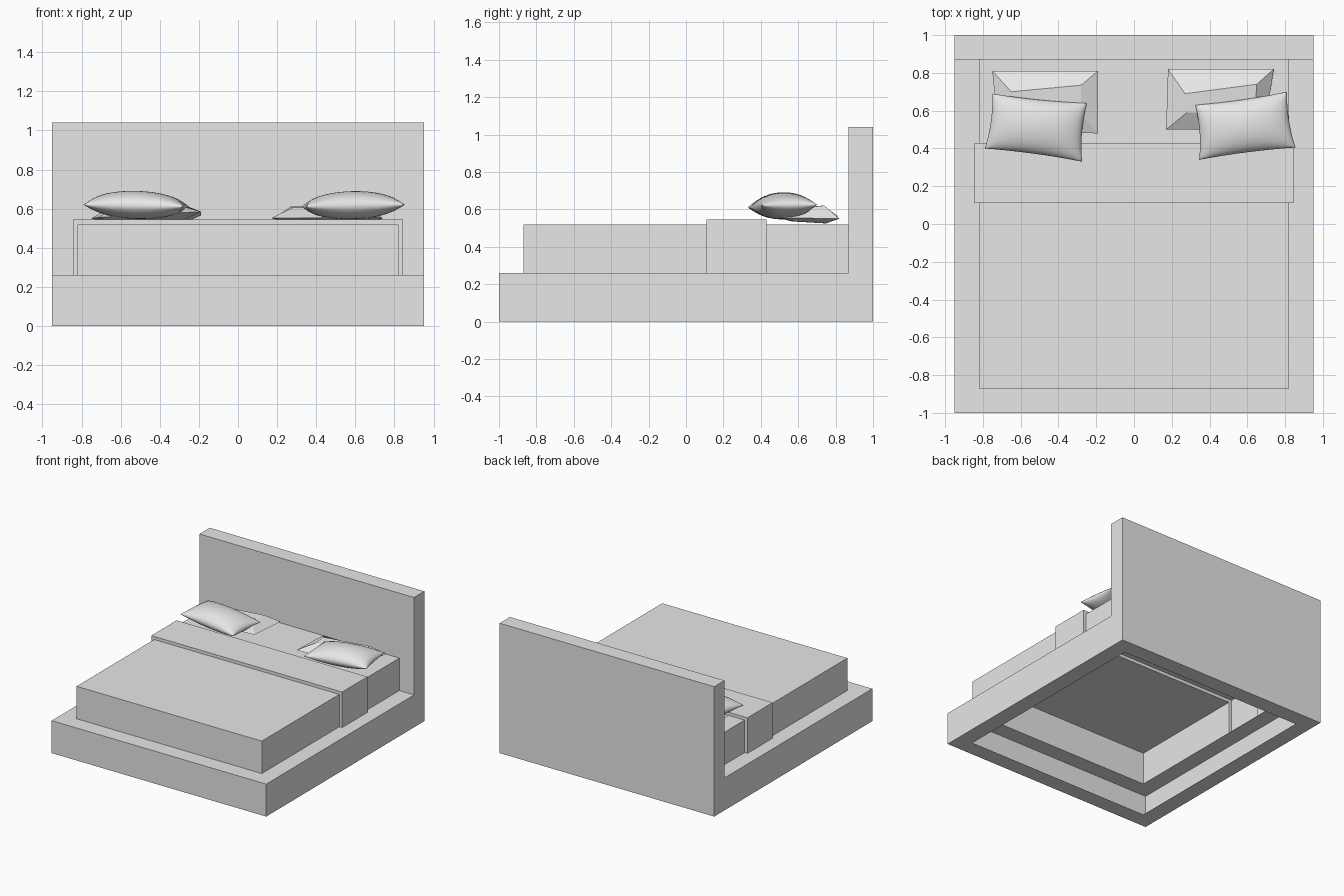
import bpy
import bmesh
from mathutils import Vector

if "Cube" in bpy.data.objects:
    bpy.data.objects.remove(bpy.data.objects["Cube"], do_unlink=True)

grey = bpy.data.materials.new("light_grey")
grey.use_nodes = True
grey.diffuse_color = (0.8, 0.8, 0.8, 1)
grey.node_tree.nodes["Principled BSDF"].inputs["Base Color"].default_value = (0.8, 0.8, 0.8, 1)

BASE, TOP, BORDER = 0.26, 0.52, 0.13      # deck height, mattress top, rim width
HALF_W, MAT_W, THROW_W = 0.95, 0.82, 0.845
HEAD_Y, THROW_Y0, THROW_Y1 = 0.87, 0.11, 0.43


def finish(name, bm):
    mesh = bpy.data.meshes.new(name)
    bm.to_mesh(mesh)
    bm.free()
    mesh.materials.append(grey)
    obj = bpy.data.objects.new(name, mesh)
    bpy.context.collection.objects.link(obj)
    return obj


def prism(profile, axis, a, b):
    """Closed prism: a 2D profile swept from a to b along x or y."""
    bm = bmesh.new()
    place = (lambda p, t: (t, p[0], p[1])) if axis == "x" else (lambda p, t: (p[0], t, p[1]))
    ends = [[bm.verts.new(place(p, t)) for p in profile] for t in (a, b)]
    n = len(profile)
    for ring in ends:
        bm.faces.new(ring)
    for i in range(n):
        j = (i + 1) % n
        bm.faces.new((ends[0][i], ends[0][j], ends[1][j], ends[1][i]))
    bmesh.ops.recalc_face_normals(bm, faces=bm.faces)
    return bm


def drop(bm, rule):
    """Delete the faces whose normal and centre match a rule."""
    doomed = [f for f in bm.faces if rule(f.normal, f.calc_center_median())]
    bmesh.ops.delete(bm, geom=doomed, context="FACES")


# Bed frame: L-shaped side profile, hollow, with openings in deck and underside
bm = prism([(-1, 0), (1, 0), (1, 1.04), (HEAD_Y, 1.04), (HEAD_Y, BASE), (-1, BASE)],
           "x", -HALF_W, HALF_W)
under = [f for f in bm.faces if f.normal.z < -0.9][0]
deck = [f for f in bm.faces if f.normal.z > 0.9 and f.calc_center_median().z < 0.5][0]
for face in (under, deck):
    bmesh.ops.inset_region(bm, faces=[face], thickness=BORDER, use_even_offset=True)
deck_inner = list(deck.verts)
back_strip = [f for f in bm.faces if abs(f.normal.z) > 0.9 and f is not deck
              and BASE - 0.01 < f.calc_center_median().z < BASE + 0.01
              and f.calc_center_median().y > 0.7]
for v in deck_inner:
    if v.co.y > 0.5:
        v.co.y = HEAD_Y
bmesh.ops.delete(bm, geom=[under, deck] + back_strip, context="FACES")
finish("bed_frame", bm)


# Mattress: two open shells on either side of the folded throw
def mattress(name, y0, y1, open_side):
    box = [(-MAT_W, BASE), (MAT_W, BASE), (MAT_W, TOP), (-MAT_W, TOP)]
    bm = prism(box, "y", y0, y1)
    drop(bm, lambda n, c: n.z < -0.9 or n.y * open_side > 0.9)
    finish(name, bm)


mattress("mattress_foot", -HEAD_Y, THROW_Y0, 1)
mattress("mattress_head", THROW_Y1, HEAD_Y, -1)

# Folded throw: thin raised band wrapping over the mattress
rise = 0.545
bm = prism([(-THROW_W, BASE), (-THROW_W, rise), (THROW_W, rise), (THROW_W, BASE),
            (MAT_W, BASE), (MAT_W, TOP), (-MAT_W, TOP), (-MAT_W, BASE)],
           "y", THROW_Y0, THROW_Y1)
drop(bm, lambda n, c: n.z < -0.9 or (abs(n.x) > 0.9 and abs(c.x) < MAT_W + 0.01))
finish("folded_throw", bm)


# Flat pillows: faceted, with a wide rim and smaller top and bottom panels
def flat_pillow(name, rim, upper, lower):
    bm = bmesh.new()
    rings = [[bm.verts.new(p) for p in ring] for ring in (lower, rim, upper)]
    bm.faces.new(rings[0][::-1])
    bm.faces.new(rings[2])
    for low, high in zip(rings, rings[1:]):
        for i in range(4):
            j = (i + 1) % 4
            bm.faces.new((low[i], low[j], high[j], high[i]))
    bmesh.ops.recalc_face_normals(bm, faces=bm.faces)
    finish(name, bm)


flat_pillow("right_flat_pillow",
            [(-0.72, 0.49, 0.555), (-0.19, 0.48, 0.585), (-0.19, 0.81, 0.565), (-0.75, 0.81, 0.55)],
            [(-0.63, 0.58, 0.60), (-0.28, 0.58, 0.61), (-0.28, 0.735, 0.62), (-0.65, 0.70, 0.61)],
            [(-0.64, 0.57, 0.535), (-0.28, 0.57, 0.54), (-0.28, 0.74, 0.525), (-0.66, 0.74, 0.525)])
flat_pillow("left_flat_pillow",
            [(0.17, 0.50, 0.552), (0.69, 0.50, 0.555), (0.74, 0.82, 0.55), (0.18, 0.82, 0.55)],
            [(0.28, 0.59, 0.605), (0.64, 0.59, 0.605), (0.65, 0.74, 0.62), (0.27, 0.69, 0.61)],
            [(0.27, 0.58, 0.535), (0.64, 0.58, 0.535), (0.67, 0.75, 0.525), (0.26, 0.75, 0.525)])


# Plump pillows: two domed sheets spanning four corners, joined at the seam
def plump_pillow(name, corners, up=0.073, down=0.07):
    a, b, c, d = (Vector(p) for p in corners)
    bm = bmesh.new()
    for height in (up, -down):
        made = bmesh.ops.create_grid(bm, x_segments=18, y_segments=18, size=1)["verts"]
        for v in made:
            u, w = v.co.x, v.co.y
            # gather points towards the seam and pinch its middle inwards
            u, w = u * (1.5 - 0.5 * u * u), w * (1.5 - 0.5 * w * w)
            dome = max(0, (1 - u * u) * (1 - w * w)) ** 0.5
            s = (u * (1 - 0.05 * (1 - w * w)) + 1) / 2
            t = (w * (1 - 0.05 * (1 - u * u)) + 1) / 2
            v.co = a.lerp(b, s).lerp(d.lerp(c, s), t) + Vector((0, 0, height * dome))
    bmesh.ops.remove_doubles(bm, verts=bm.verts, dist=0.0005)
    bmesh.ops.recalc_face_normals(bm, faces=bm.faces)
    for f in bm.faces:
        f.smooth = True
    finish(name, bm)


plump_pillow("right_plump_pillow",
             [(-0.79, 0.40, 0.62), (-0.275, 0.33, 0.61), (-0.25, 0.64, 0.61), (-0.75, 0.69, 0.63)])
plump_pillow("left_plump_pillow",
             [(0.345, 0.34, 0.61), (0.855, 0.405, 0.62), (0.81, 0.70, 0.625), (0.325, 0.63, 0.61)])
